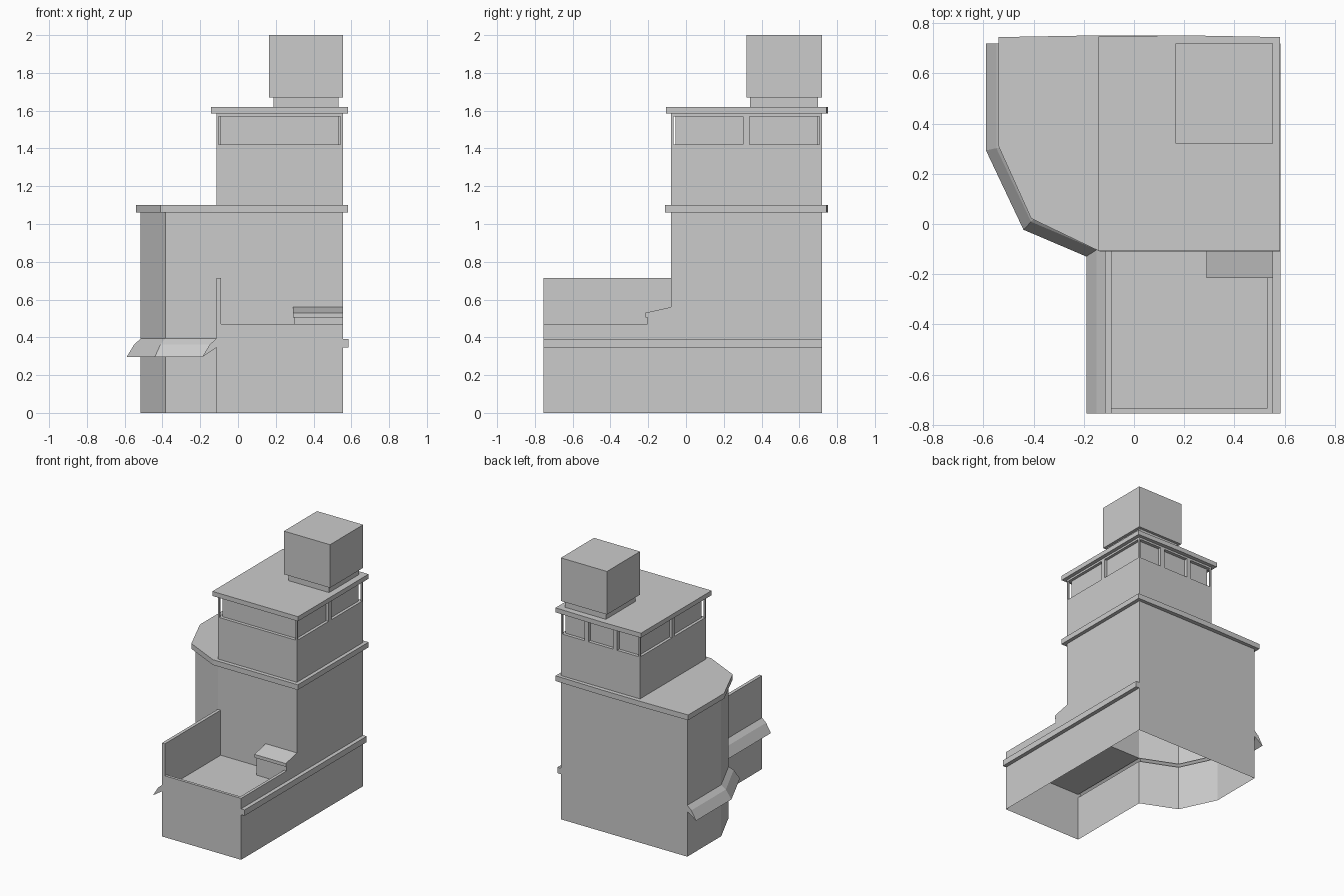
import bpy, bmesh, math
from mathutils import Vector

if "Cube" in bpy.data.objects:
    bpy.data.objects.remove(bpy.data.objects["Cube"])


def finish(name, bm):
    me = bpy.data.meshes.new(name)
    bm.to_mesh(me)
    bm.free()
    ob = bpy.data.objects.new(name, me)
    bpy.context.collection.objects.link(ob)
    return ob


def box(name, x0, x1, y0, y1, z0, z1):
    return prism(name, [(x0, y0), (x1, y0), (x1, y1), (x0, y1)], z0, z1)


def prism(name, pts, z0, z1):
    bm = bmesh.new()
    f = bm.faces.new([bm.verts.new((x, y, z0)) for x, y in pts])
    r = bmesh.ops.extrude_face_region(bm, geom=[f], use_keep_orig=True)
    bmesh.ops.translate(bm, vec=(0, 0, z1 - z0),
                        verts=[v for v in r['geom'] if isinstance(v, bmesh.types.BMVert)])
    bmesh.ops.recalc_face_normals(bm, faces=bm.faces)
    return finish(name, bm)


def sweep(name, path, profile, closed=False, caps=False):
    """Sweep an (offset, z) profile along a plan path with mitred corners."""
    P = [Vector(p) for p in path]
    n = len(P)

    def normal(i):
        d = (P[(i + 1) % n] - P[i % n]).normalized()
        return Vector((d.y, -d.x))

    bm = bmesh.new()
    rows = []
    for i in range(n):
        a = normal(i - 1) if closed or i > 0 else normal(i)
        b = normal(i) if closed or i < n - 1 else a
        m = (a + b) / (1 + a.dot(b))
        rows.append([bm.verts.new((P[i].x + m.x * o, P[i].y + m.y * o, z)) for o, z in profile])
    for i in range(n if closed else n - 1):
        r, s = rows[i], rows[(i + 1) % n]
        for k in range(len(profile) - 1):
            bm.faces.new((r[k], s[k], s[k + 1], r[k + 1]))
    if caps:
        bm.faces.new(rows[0])
        bm.faces.new(rows[-1][::-1])
    return finish(name, bm)


L, R, F, B, Y0 = -0.115, 0.555, -0.08, 0.72, -0.755
FLOOR = 0.37
bay = [(-0.515, B), (-0.515, 0.31), (-0.385, 0.035), (L, F)]

# hollow lower walls, open underneath
sweep("lower_left_wall", bay + [(L, Y0)], [(0, 0), (0, 0.345)])
sweep("lower_rear_walls", [(R, F), (R, B), (-0.515, B)], [(0, 0), (0, FLOOR)])
sweep("tower_walls", bay + [(R, F), (R, B)], [(0, FLOOR), (0, 1.06)], closed=True)

# awning along the left side, ledge along the right
sweep("awning", bay + [(L, Y0)],
      [(0, 0.345), (0.075, 0.295), (0.034, 0.363), (0, 0.393)], caps=True)
box("side_ledge", R, 0.585, Y0, B, 0.345, 0.39)

# front terrace
sweep("terrace_parapet", [(L, Y0), (R, Y0), (R, F)],
      [(0, 0), (0, 0.47), (-0.022, 0.47), (-0.022, FLOOR)])
bm = bmesh.new()
bm.faces.new([bm.verts.new(p) for p in
              ((L, Y0, FLOOR), (R, Y0, FLOOR), (R, F, FLOOR), (L, F, FLOOR))])
finish("terrace_floor", bm)
box("terrace_screen_wall", L, -0.09, Y0, F, FLOOR, 0.715)

# small hut with a sloped roof on the terrace
box("hut", 0.30, R, -0.205, F, FLOOR, 0.505)
roof = box("hut_roof", 0.29, R, -0.215, F, 0.505, 0.56)
for v in roof.data.vertices:
    if v.co.z > 0.55 and v.co.y < -0.2:
        v.co.z = 0.53

# main roof slab with the bay outline
prism("main_roof", [(-0.54, 0.745), (-0.54, 0.31), (-0.41, 0.022), (-0.135, -0.11),
                    (0.583, -0.11), (0.583, 0.745), (0.2, 0.752), (-0.14, 0.752)], 1.06, 1.10)

# cabin with a recessed window band
box("cabin_base", L, R, F, B, 1.10, 1.42)
box("cabin_window_core", L + 0.022, R - 0.022, F + 0.025, B - 0.025, 1.42, 1.57)
box("cabin_header", L, R, F, B, 1.57, 1.585)
p, d = 0.013, 0.028
for i, x in enumerate((L, R - p)):
    for j, y in enumerate((F, B - p)):
        box(f"corner_post_{i}{j}", x, x + p, y, y + p, 1.42, 1.57)
for i, x in enumerate((L, R - d)):
    box(f"side_mullion_{i}", x, x + d, 0.303, 0.335, 1.42, 1.57)
for i, x in enumerate((0.095, 0.34)):
    box(f"back_mullion_{i}", x - 0.017, x + 0.017, B - d, B, 1.42, 1.57)
prism("cabin_roof", [(-0.142, -0.107), (0.583, -0.107), (0.583, 0.745),
                     (0.2, 0.752), (-0.142, 0.747)], 1.585, 1.62)

# rooftop block on its plinth
box("rooftop_plinth", 0.188, 0.533, 0.34, 0.70, 1.62, 1.67)
box("rooftop_block", 0.165, R, 0.32, B, 1.67, 2.0)
